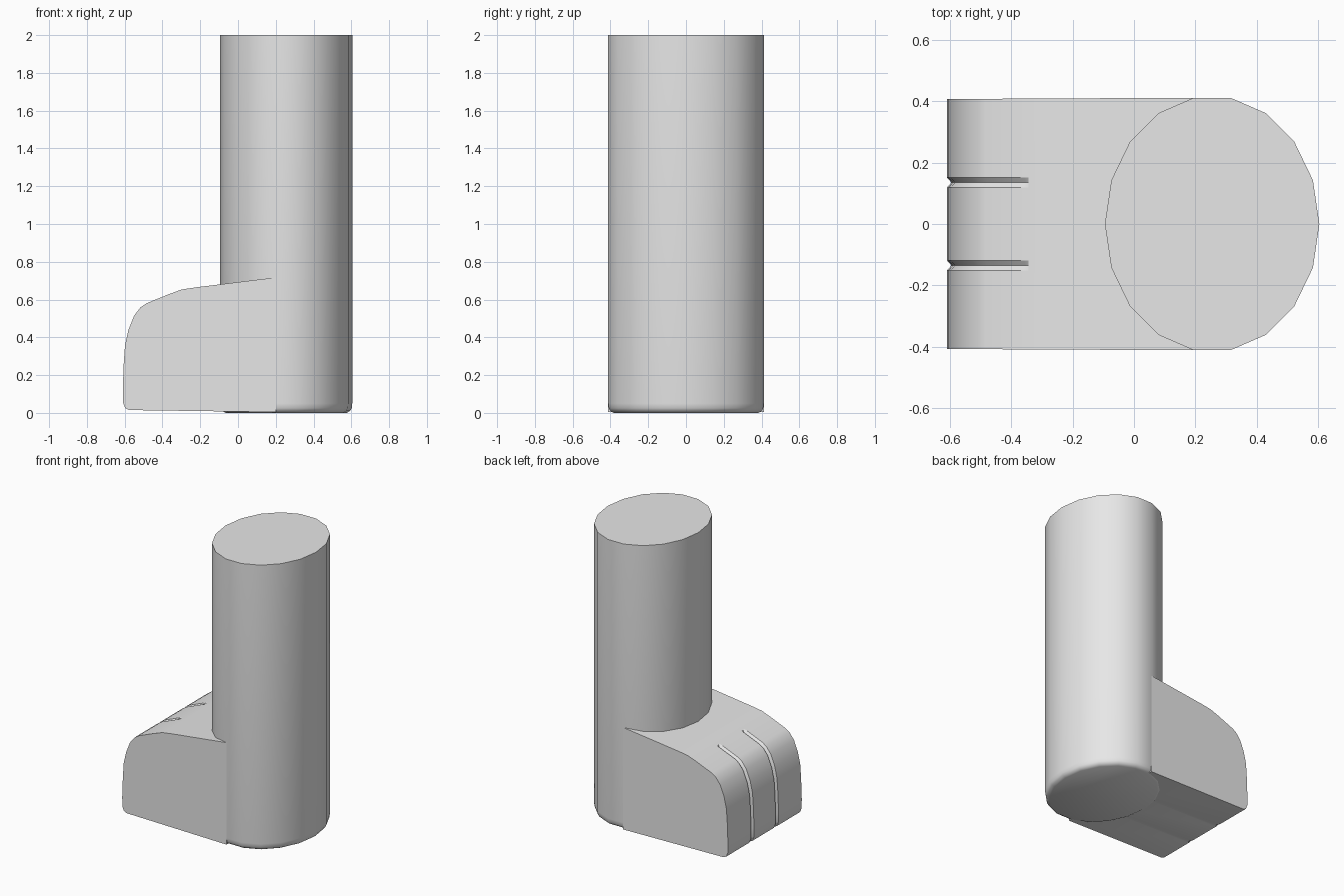
import bpy, bmesh, math
from mathutils import Vector

cube = bpy.data.objects.get("Cube")
if cube:
    bpy.data.objects.remove(cube, do_unlink=True)

GREY = (0.8, 0.8, 0.8, 1)
grey = bpy.data.materials.new("plain grey")
grey.use_nodes = True
grey.diffuse_color = GREY
grey.node_tree.nodes["Principled BSDF"].inputs["Base Color"].default_value = GREY


def finish(bm, name, angle):
    """Turn a bmesh into a smooth-shaded object with sharp edges kept."""
    bmesh.ops.recalc_face_normals(bm, faces=bm.faces)
    mesh = bpy.data.meshes.new(name)
    bm.to_mesh(mesh)
    bm.free()
    mesh.materials.append(grey)
    obj = bpy.data.objects.new(name, mesh)
    bpy.context.collection.objects.link(obj)
    bpy.ops.object.select_all(action='DESELECT')
    obj.select_set(True)
    bpy.context.view_layer.objects.active = obj
    bpy.ops.object.shade_smooth_by_angle(angle=math.radians(angle))
    return obj


def bridge(bm, a, b):
    for i in range(len(a)):
        j = (i + 1) % len(a)
        bm.faces.new((a[i], a[j], b[j], b[i]))


# Leg: 18-sided oval column with a rounded bottom rim
SIDES, RX, RY, LEG_X = 18, 0.35, 0.418, 0.255
bm = bmesh.new()
rings = []
for inset, z in ((0.03, 0), (0.012, 0.01), (0.003, 0.025), (0, 0.05), (0, 2)):
    angles = [math.tau * i / SIDES for i in range(SIDES)]
    rings.append([bm.verts.new((LEG_X + (RX - inset) * math.cos(a),
                                (RY - inset) * math.sin(a), z)) for a in angles])
for low, high in zip(rings, rings[1:]):
    bridge(bm, low, high)
bm.faces.new(rings[0])
bm.faces.new(rings[-1])
finish(bm, "leg", 35)

# Foot: side profile from the heel underside, round the toe, up to the ankle
profile = [Vector(p) for p in (
    (0.2, 0.004), (-0.575, 0.015), (-0.597, 0.025), (-0.609, 0.055), (-0.61, 0.12),
    (-0.605, 0.26), (-0.598, 0.36), (-0.58, 0.44), (-0.55, 0.515), (-0.515, 0.56),
    (-0.485, 0.58), (-0.36, 0.631), (-0.345, 0.636), (-0.3, 0.653), (-0.22, 0.665),
    (0.2, 0.717))]
HALF, GROOVE_Y, GROOVE_W, DEPTH = 0.41, 0.136, 0.016, 0.014
GROOVE = range(2, 12)      # profile points crossed by the toe grooves


def section(bm, y, depth=0.0):
    """One profile slice, pushed inward along the groove points."""
    verts = []
    for i, p in enumerate(profile):
        q = p.copy()
        if depth and i in GROOVE:
            t = profile[i + 1] - profile[i - 1]
            q += depth * Vector((t.y, -t.x)).normalized()
        taper = 0.995 + 0.01 * (p.x + 0.6) / 0.8
        verts.append(bm.verts.new((q.x, y * taper, q.y)))
    return verts


bm = bmesh.new()
slices = [section(bm, -HALF)]
for side in (-1, 1):
    y = side * GROOVE_Y
    slices += [section(bm, y - GROOVE_W), section(bm, y, DEPTH), section(bm, y + GROOVE_W)]
slices.append(section(bm, HALF))
for a, b in zip(slices, slices[1:]):
    bridge(bm, a, b)
bm.faces.new(slices[0])
bm.faces.new(slices[-1])
finish(bm, "foot", 30)
